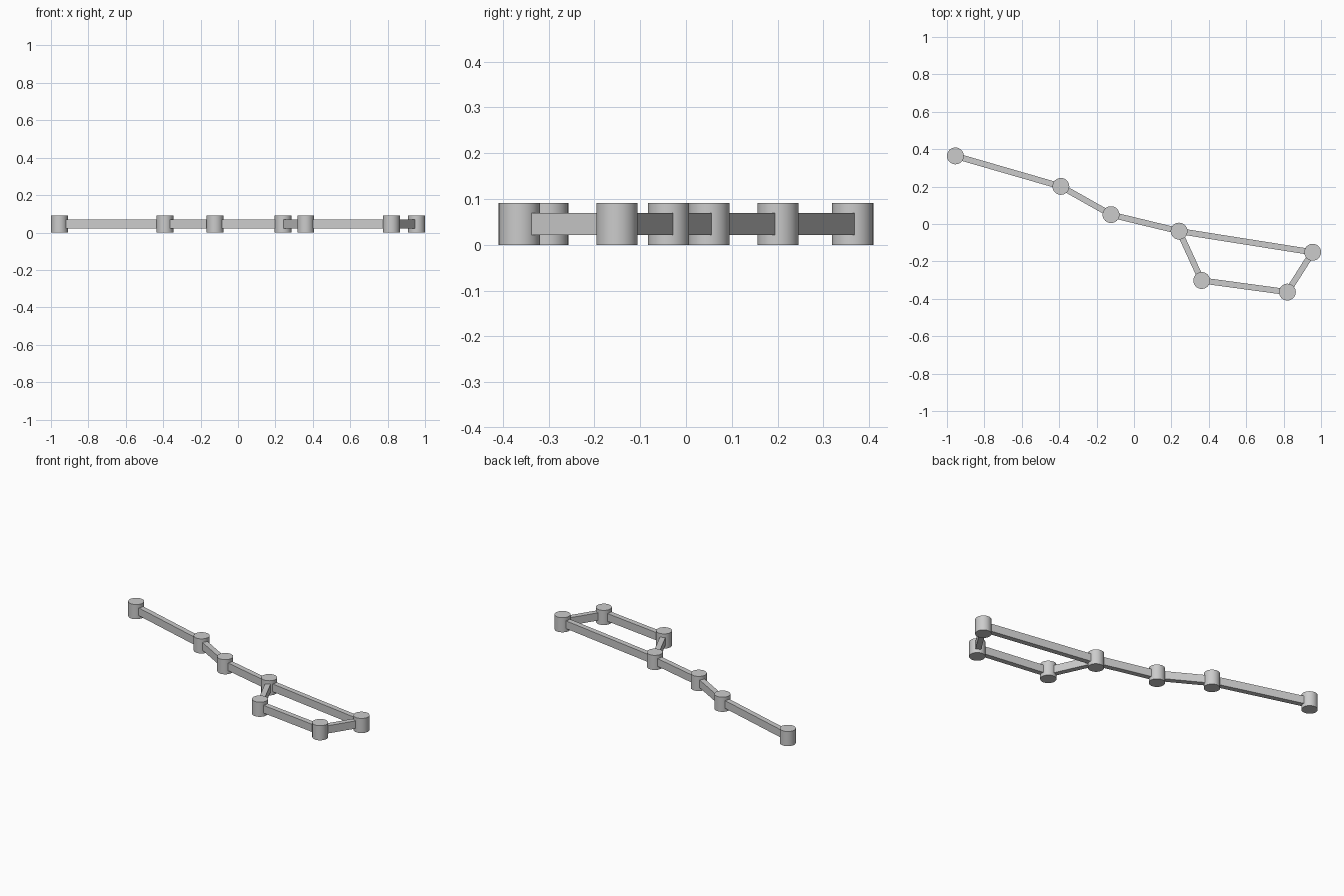
import bpy, math
from mathutils import Vector

if "Cube" in bpy.data.objects:
    bpy.data.objects.remove(bpy.data.objects["Cube"])

PIN_R, PIN_H = 0.045, 0.091
BAR_W, BAR_H = 0.032, 0.048

# Pin centres: three along the tail, four around the loop
PINS = [(-0.955, 0.364), (-0.391, 0.201), (-0.123, 0.050), (0.241, -0.038),
        (0.362, -0.302), (0.820, -0.364), (0.955, -0.151)]
LINKS = [(0, 1), (1, 2), (2, 3), (3, 4), (4, 5), (5, 6), (6, 3)]


def add_pin(i, p):
    bpy.ops.mesh.primitive_cylinder_add(vertices=32, radius=PIN_R, depth=PIN_H,
                                        location=(p[0], p[1], PIN_H / 2))
    bpy.context.object.name = f"pin_{i + 1}"
    bpy.ops.object.shade_smooth_by_angle(angle=math.radians(30))


def add_bar(i, a, b):
    a, b = Vector(a), Vector(b)
    d, mid = b - a, (a + b) / 2
    bpy.ops.mesh.primitive_cube_add(size=1, location=(mid.x, mid.y, PIN_H / 2),
                                    rotation=(0, 0, math.atan2(d.y, d.x)))
    bar = bpy.context.object
    bar.name = f"connecting_bar_{i + 1}"
    bar.scale = (d.length, BAR_W, BAR_H)
    bpy.ops.object.transform_apply(location=False, rotation=False, scale=True)


# Round upright pins
for i, p in enumerate(PINS):
    add_pin(i, p)

# Flat-sided bars joining pin centres
for i, (a, b) in enumerate(LINKS):
    add_bar(i, PINS[a], PINS[b])
